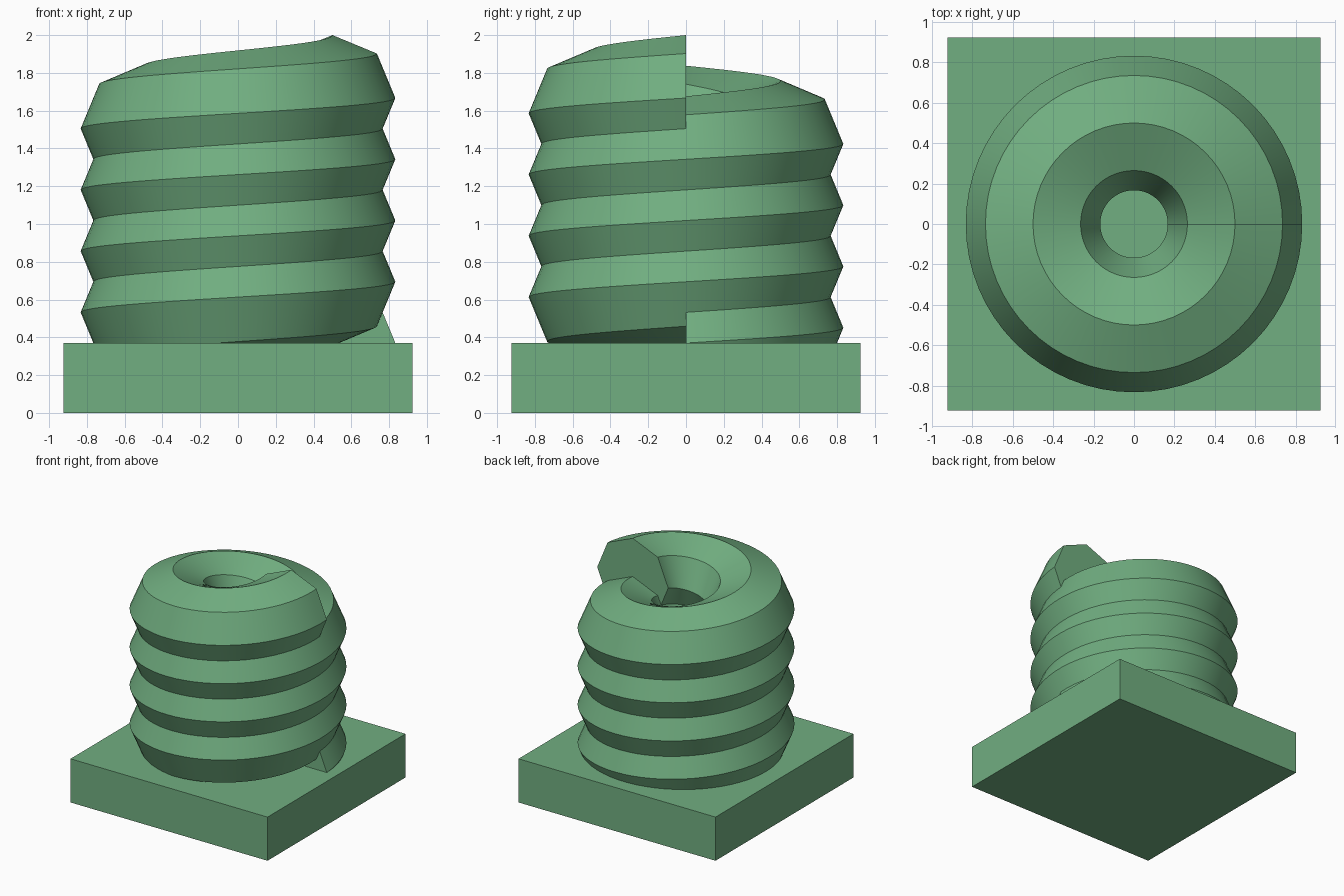
import bpy, bmesh
from math import sin, cos, pi, radians

if "Cube" in bpy.data.objects:
    bpy.data.objects.remove(bpy.data.objects["Cube"])

BASE_HALF, BASE_H = 0.924, 0.37
COIL_R, TUBE_R = 0.5, 0.333
TURNS, SEGS, SIDES = 4, 64, 8
RISE = 2.0 - TUBE_R - BASE_H

green = bpy.data.materials.new("green")
green.diffuse_color = (0.165, 0.425, 0.218, 1)
green.use_nodes = True
green.node_tree.nodes["Principled BSDF"].inputs["Base Color"].default_value = green.diffuse_color


def finish(bm, name):
    bmesh.ops.recalc_face_normals(bm, faces=bm.faces)
    mesh = bpy.data.meshes.new(name)
    bm.to_mesh(mesh)
    bm.free()
    mesh.materials.append(green)
    obj = bpy.data.objects.new(name, mesh)
    bpy.context.collection.objects.link(obj)
    return obj


# Square base slab
bm = bmesh.new()
bmesh.ops.create_cube(bm, size=1)
bmesh.ops.scale(bm, vec=(2 * BASE_HALF, 2 * BASE_HALF, BASE_H), verts=bm.verts)
bmesh.ops.translate(bm, vec=(0, 0, BASE_H / 2), verts=bm.verts)
finish(bm, "base_slab")

# Helical coil: octagonal section climbing counter-clockwise, capped at both ends
bm = bmesh.new()
rings = []
steps = TURNS * SEGS
for i in range(steps + 1):
    a = 2 * pi * i / SEGS
    z = BASE_H + RISE * i / steps
    ring = []
    for k in range(SIDES):
        t = 2 * pi * k / SIDES
        r = COIL_R + TUBE_R * cos(t)
        ring.append(bm.verts.new((r * cos(a), r * sin(a), z + TUBE_R * sin(t))))
    rings.append(ring)
for lo, hi in zip(rings, rings[1:]):
    for k in range(SIDES):
        n = (k + 1) % SIDES
        bm.faces.new((lo[k], hi[k], hi[n], lo[n]))
bm.faces.new(rings[0])
bm.faces.new(rings[-1])
coil = finish(bm, "coil")

# Smooth along the coil, crisp between the octagon sides
bpy.context.view_layer.objects.active = coil
coil.select_set(True)
bpy.ops.object.shade_smooth_by_angle(angle=radians(30))
